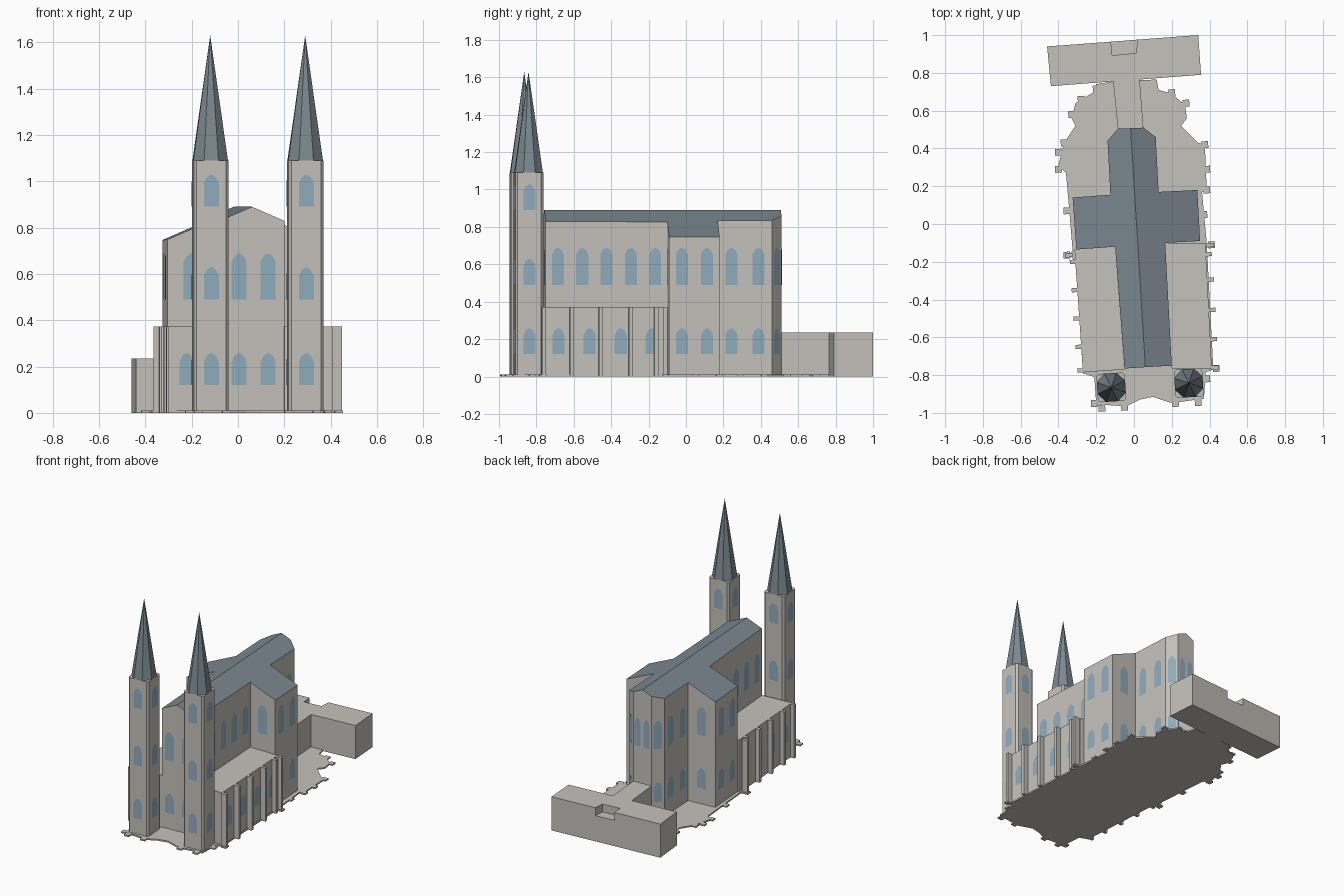
import bpy, math
from mathutils import Vector, Matrix

if "Cube" in bpy.data.objects:
    bpy.data.objects.remove(bpy.data.objects["Cube"])

TILT = math.radians(3.6)      # the whole church is turned slightly off the grid


def material(name, rgb):
    m = bpy.data.materials.new(name)
    m.diffuse_color = (*rgb, 1)
    m.use_nodes = True
    m.node_tree.nodes["Principled BSDF"].inputs["Base Color"].default_value = m.diffuse_color
    return m


STONE = material("stone", (0.56, 0.54, 0.50))
SLATE = material("slate", (0.20, 0.25, 0.28))
GLASS = material("glass", (0.28, 0.42, 0.52))


def add_mesh(name, verts, faces, mats, slots=None):
    me = bpy.data.meshes.new(name)
    me.from_pydata(verts, [], faces)
    for m in mats:
        me.materials.append(m)
    if slots:
        for p, s in zip(me.polygons, slots):
            p.material_index = s
    me.update()
    ob = bpy.data.objects.new(name, me)
    bpy.context.collection.objects.link(ob)
    return ob


def prism(name, pts, top, bottom=0.0, tops=None):
    """Extrude a counter-clockwise outline; top is a height or a function of (x, y)."""
    n = len(pts)
    height = top if callable(top) else (lambda x, y: top)
    verts = [(x, y, bottom) for x, y in pts] + [(x, y, height(x, y)) for x, y in pts]
    faces = [list(range(n))[::-1]]
    faces += [[i, (i + 1) % n, (i + 1) % n + n, i + n] for i in range(n)]
    slots = [0] * (n + 1)
    for t in tops or [range(n)]:
        faces.append([i + n for i in t])
        slots.append(1 if tops else 0)
    return add_mesh(name, verts, faces, [STONE, SLATE], slots)


def rect(cx, cy, w, d, chamfer=0.0):
    """Tilted rectangle outline, optionally with cut corners."""
    a, b, c = w / 2, d / 2, chamfer
    if c:
        raw = [(a - c, -b), (a, -b + c), (a, b - c), (a - c, b),
               (-a + c, b), (-a, b - c), (-a, -b + c), (-a + c, -b)]
    else:
        raw = [(a, -b), (a, b), (-a, b), (-a, -b)]
    rot = Matrix.Rotation(TILT, 2)
    return [tuple(Vector((cx, cy)) + rot @ Vector(p)) for p in raw]


win_v, win_f = [], []


def windows(p, q, count, z, h, w=0.065):
    """Evenly spaced pointed panes on the wall from p to q (outside on the right)."""
    p, q = Vector(p), Vector(q)
    d = (q - p).normalized()
    out = Vector((d.y, -d.x)) * 0.003
    shape = [(-.5, 0), (.5, 0), (.5, h - .038), (.3, h - .013), (0, h),
             (-.3, h - .013), (-.5, h - .038)]
    for i in range(count):
        c = p.lerp(q, (i + .5) / count) + out
        start = len(win_v)
        win_v.extend((c.x + d.x * s * w, c.y + d.y * s * w, z + t) for s, t in shape)
        win_f.append(list(range(start, start + len(shape))))


# Nave, transept and apse under one pitched roof
nave = [(.06, -.758), (.20, -.75), (.165, -.10), (.35, -.09), (.335, .18), (.13, .17),
        (.115, .46), (.05, .51), (-.018, .507), (-.085, .505), (-.14, .44),
        (-.125, .155), (-.325, .14), (-.305, -.135), (-.10, -.12), (-.05, -.765)]
ridge_a, ridge_b = Vector(nave[0]), Vector(nave[8])
ridge_dir = (ridge_b - ridge_a).normalized()


def roof_height(x, y):
    r = Vector((x, y)) - ridge_a
    return 0.89 - 0.435 * abs(r.x * ridge_dir.y - r.y * ridge_dir.x)


prism("nave_and_transept", nave, roof_height, tops=[range(0, 9), [*range(8, 16), 0]])
upper = [1, 5, 1, 2, 1, 2, 1, 1, 1, 1, 2, 1, 2, 1, 5, 1]
lower = [1, 0, 0, 2, 1, 2, 1, 0, 0, 1, 2, 1, 2, 0, 0, 1]
for i in range(16):
    p, q = nave[i], nave[(i + 1) % 16]
    width = min(.065, (Vector(q) - Vector(p)).length * .65)
    windows(p, q, upper[i], .49, .20, width)
    windows(p, q, lower[i], .12, .14, width)

# Low side aisles
aisle_r = [(.20, -.765), (.412, -.765), (.378, -.10), (.165, -.10)]
aisle_l = [(-.10, -.12), (-.315, -.135), (-.27, -.785), (-.05, -.77)]
prism("aisle_right", aisle_r, .373)
prism("aisle_left", aisle_l, .373)
windows(aisle_r[1], aisle_r[2], 4, .12, .14)
windows(aisle_l[1], aisle_l[2], 4, .12, .14)
windows((-.27, -.785), (-.17, -.78), 1, .12, .14)

# Buttresses along the aisles
for x, y in [(.428, -.76), (.42, -.61), (.412, -.455), (.404, -.295), (.392, -.16),
             (.40, -.112), (-.28, -.775), (-.29, -.65), (-.30, -.50), (-.31, -.35),
             (-.32, -.20), (-.345, -.165)]:
    prism("aisle_buttress", rect(x, y, .04, .022), .373)

# Twin towers with octagonal spires
for side, cx, cy in [("left", -.12, -.865), ("right", .29, -.842)]:
    prism("tower_" + side, rect(cx, cy, .15, .15, .012), 1.09)
    square = rect(cx, cy, .15, .15)
    for i in range(4):
        for z in (.12, .49, .89):
            windows(square[i - 1], square[i], 1, z, .14)
    bpy.ops.mesh.primitive_cone_add(vertices=8, radius1=.081, depth=.54,
                                    location=(cx, cy, 1.36),
                                    rotation=(0, 0, TILT + math.pi / 8))
    spire = bpy.context.object
    spire.name = "spire_" + side
    spire.data.materials.append(SLATE)

add_mesh("windows", win_v, win_f, [GLASS])

# Thin ground slab following the old outline
slab = [(-.20, -.955), (-.04, -.965), (.03, -.93), (.10, -.915), (.19, -.945), (.22, -.945),
        (.37, -.925), (.38, -.785), (.42, -.77), (.385, -.10), (.36, .17), (.385, .18),
        (.375, .42), (.34, .43), (.25, .52), (.28, .56), (.27, .63), (.20, .69), (.13, .71),
        (.12, .765), (-.11, .755), (-.20, .74), (-.21, .70), (-.31, .64), (-.33, .56),
        (-.31, .52), (-.37, .43), (-.40, .31), (-.36, .27), (-.345, .10), (-.325, -.14),
        (-.345, -.16), (-.31, -.20), (-.27, -.79), (-.21, -.81)]
prism("ground_slab", slab, .01)
for x, y in [(-.21, -.95), (-.17, -.975), (-.05, -.97), (.22, -.95), (.34, -.945),
             (.385, -.82), (.435, -.765), (.41, -.11), (.37, .05), (.385, .18), (.385, .29),
             (.375, .42), (.275, .64), (.20, .695), (-.20, .715), (-.28, .66), (-.33, .58),
             (-.37, .43), (-.40, .38), (-.40, .29), (-.355, .07), (-.355, -.165)]:
    prism("slab_stub", rect(x, y, .036, .036), .01)

# Rear building: T plan, with a lowered bay in the back wall
prism("rear_building", [(-.085, .50), (.05, .505), (.03, .765), (.355, .79), (.34, 1.0),
                        (.018, .976), (.012, .905), (-.115, .893), (-.122, .965),
                        (-.46, .94), (-.44, .73), (-.11, .755)], .235)
prism("rear_low_bay", [(-.115, .893), (.012, .905), (.018, .976), (-.122, .965)], .18)
